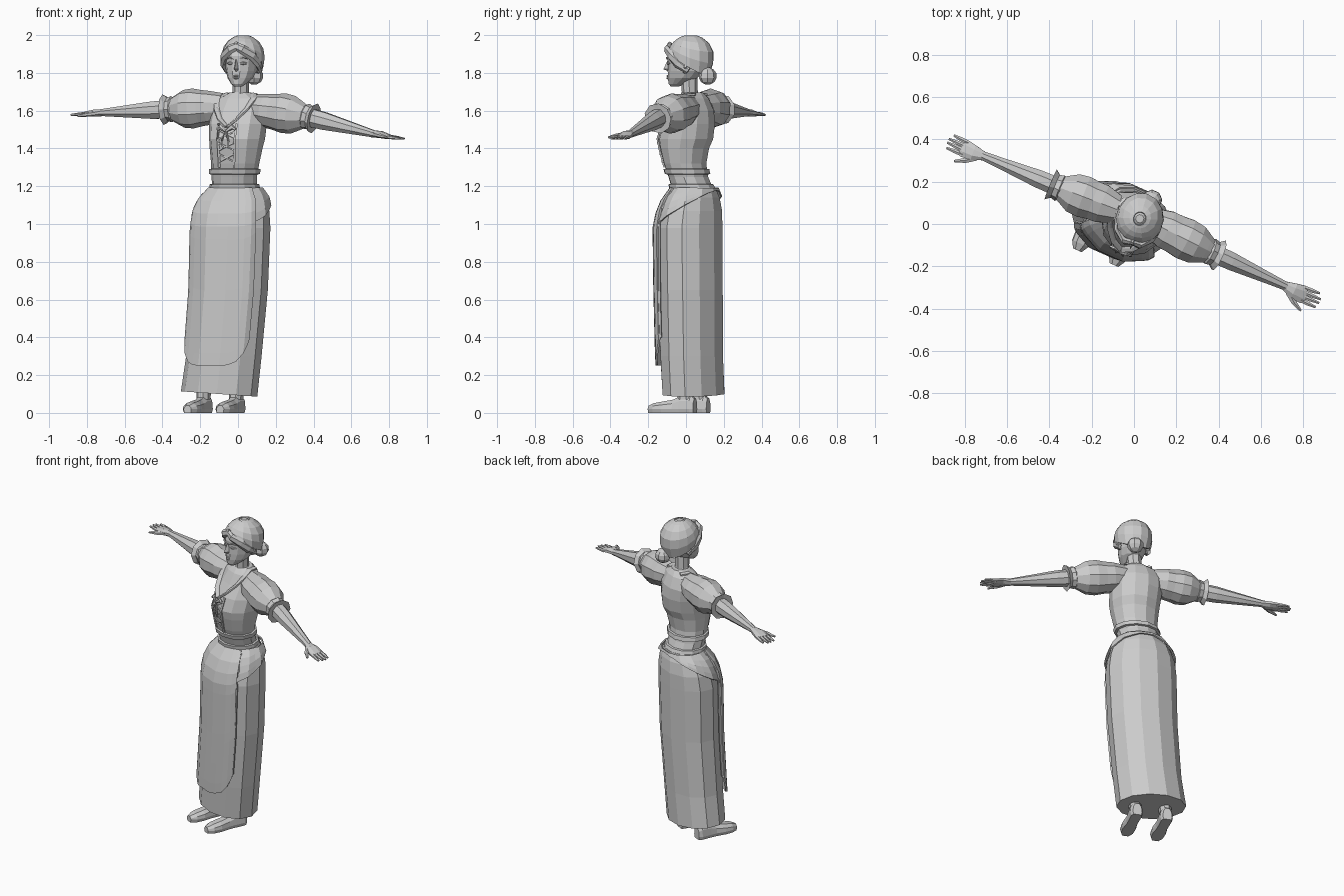
import bpy, bmesh, math
from mathutils import Vector as V

if "Cube" in bpy.data.objects:
    bpy.data.objects.remove(bpy.data.objects["Cube"])

grey = bpy.data.materials.new("plain_grey")
grey.diffuse_color = (0.6, 0.6, 0.6, 1)
grey.use_nodes = True
grey.node_tree.nodes["Principled BSDF"].inputs["Base Color"].default_value = grey.diffuse_color
TURN = math.radians(24)                      # the whole figure is turned to its right
UP = V((0, 0, 1))


def axes(turn=TURN):
    """sideways and backward directions of the turned body"""
    return V((math.cos(turn), -math.sin(turn), 0)), V((math.sin(turn), math.cos(turn), 0))


def loft(name, rings, closed=True, caps=True, thick=0):
    bm = bmesh.new()
    rows = [[bm.verts.new(p) for p in r] for r in rings]
    n = len(rows[0])
    for a, b in zip(rows, rows[1:]):
        for i in range(n if closed else n - 1):
            j = (i + 1) % n
            bm.faces.new((a[i], a[j], b[j], b[i]))
    if caps and closed:
        bm.faces.new(rows[0][::-1])
        bm.faces.new(rows[-1])
    if closed and caps:
        bmesh.ops.recalc_face_normals(bm, faces=bm.faces[:])
    me = bpy.data.meshes.new(name)
    bm.to_mesh(me)
    bm.free()
    me.materials.append(grey)
    ob = bpy.data.objects.new(name, me)
    bpy.context.collection.objects.link(ob)
    if thick:
        m = ob.modifiers.new("thickness", 'SOLIDIFY')
        m.thickness, m.offset = thick, -1
    return ob


def point(c, a, b, th, turn=TURN):
    """point on a turned oval; angle 0 is the front"""
    u, v = axes(turn)
    return V(c) + u * a * math.sin(th) - v * b * math.cos(th)


def ovals(name, rows, n=12, turn=TURN, half=0.5):
    return loft(name, [[point((x, y, z), a, b, (i + half) * math.tau / n, turn) for i in range(n)]
                       for x, y, z, a, b in rows])


def tube(name, pts, sizes, n=8):
    """tube along a path, sizes are (half width, half height)"""
    pts = [V(p) for p in pts]
    rings = []
    for i, p in enumerate(pts):
        d = (pts[min(i + 1, len(pts) - 1)] - pts[max(i - 1, 0)]).normalized()
        w = d.cross(UP if abs(d.z) < 0.95 else V((0, 1, 0))).normalized()
        h = w.cross(d)
        rings.append([p + w * sizes[i][0] * math.cos(k) + h * sizes[i][1] * math.sin(k)
                      for k in [(j + 0.5) * math.tau / n for j in range(n)]])
    return loft(name, rings)


def blend(rows, z):
    """row of a profile (ordered by falling z) at height z"""
    for p, q in zip(rows, rows[1:]):
        if z >= q[2]:
            t = min(max((p[2] - z) / (p[2] - q[2]), 0), 1)
            return [s + (e - s) * t for s, e in zip(p, q)]
    return list(rows[-1])


# skirt: x, y, z, half width, half depth
SKIRT = [(-.01, .05, 1.19, .13, .105), (-.02, .04, 1.14, .178, .135), (-.03, .03, 1.07, .203, .158),
         (-.035, .022, .98, .214, .168), (-.045, .025, .65, .21, .167),
         (-.075, .03, .3, .207, .163), (-.1, .04, .1, .21, .16)]
skirt = ovals("skirt", SKIRT)
for vt in skirt.data.vertices:               # hem dips slightly to one side
    if vt.co.z < .2:
        vt.co.z -= .07 * (vt.co.x + .1)


def on_profile(rows, th, z, off):
    x, y, _, a, b = blend(rows, z)
    n = 12                                   # follow the flat sides of the lofted profile
    t = th * n / math.tau - .5
    i = math.floor(t)
    p, q = (point((x, y, z), a + off, b + off, (k + .5) * math.tau / n) for k in (i, i + 1))
    return p.lerp(q, t - i)


def wrap(name, rows, angles, top, low, steps, off, thick):
    """cloth panel lying on a profile, with a lower edge given by angle"""
    grid = []
    for k in range(steps + 1):
        f = k / steps
        grid.append([on_profile(rows, t, top + (low(t) - top) * f, off) for t in angles])
    return loft(name, grid, closed=False, thick=thick)


# apron with rounded bottom, and hip drape rising to the back
fan = [math.radians(d) for d in (-55, -53, -47, -38, -26, -15, 0, 15, 26, 38, 47, 53, 55)]
wrap("apron", SKIRT, fan, 1.185, lambda t: .25 + .14 * abs(t / .96) ** 5, 14, .017, .012)
hips = [math.radians(d) for d in range(-180, 181, 15)]
wrap("hip_drape", SKIRT, hips, 1.188, lambda t: 1.175 - .17 * min(1, (1 + math.cos(t)) * .62), 4, .009, .008)
for s in (-1, 1):                            # folded apron edges beside the front
    tube("apron_edge", [on_profile(SKIRT, s * .96, z, .016) for z in (1.17, 1.08, 1, .65, .4)],
         [(.008, .008)] * 5, 5)

# bodice
BODICE = [(.012, .035, 1.695, .06, .055), (.008, .035, 1.665, .125, .08), (.003, .033, 1.6, .155, .112),
          (0, .015, 1.53, .157, .138), (-.005, -.002, 1.45, .15, .147), (-.01, -.008, 1.4, .143, .13),
          (-.015, -.005, 1.32, .131, .112), (-.02, .012, 1.25, .124, .104), (-.018, .03, 1.2, .122, .108),
          (-.015, .04, 1.16, .125, .108)]
ovals("bodice", BODICE)
for name, z0, z1 in (("waist_band", 1.295, 1.26), ("lower_waist_band", 1.215, 1.185)):
    ring = []
    for z, o in ((z0, -.01), (z0 - .005, .012), (z1 + .005, .014), (z1, -.01)):
        r = blend(BODICE, z)
        ring.append((r[0], r[1], r[2], r[3] + o, r[4] + o))
    ovals(name, ring)

# collar, laced front and bow
for s in (-1, 1):
    tube("collar", [on_profile(BODICE, s * t, z, .006) for t, z in
                    ((2.3, 1.685), (1.5, 1.688), (.95, 1.665), (.6, 1.61), (.3, 1.555), (0, 1.515))],
         [(.02, .008)] * 6, 6)
    tube("front_seam", [on_profile(BODICE, s * .33, z, .005) for z in (1.53, 1.45, 1.38, 1.3)],
         [(.008, .006)] * 4, 4)
    for z in (1.47, 1.41, 1.35):
        tube("lace", [on_profile(BODICE, s * .3, z + .02, .006), on_profile(BODICE, -s * .3, z - .02, .006)],
             [(.005, .005)] * 2, 4)
    tube("bow_loop", [on_profile(BODICE, s * t, z, .018) for t, z in ((0, 1.49), (.2, 1.515), (.32, 1.5))],
         [(.005, .006), (.01, .015), (.006, .008)], 5)
    tube("bow_tail", [on_profile(BODICE, s * t, z, .014) for t, z in ((0, 1.49), (.12, 1.44), (.1, 1.4))],
         [(.006, .006)] * 3, 4)

# neck
ovals("neck", [(.012, .025, 1.655, .056, .054), (.014, .02, 1.70, .044, .042), (.016, .015, 1.80, .044, .046)], 8)


def arm(side, shoulder, cuff, wrist, drop):
    S, C, W = V(shoulder), V(cuff), V(wrist)
    a, b = C - S, (W - C).normalized()
    # puffed sleeve and flared cuff
    tube(side + "_sleeve", [S + a * t for t in (-.35, 0, .2, .42, .65, .85, 1)],
         [(.07, .075), (.096, .09), (.097, .096), (.104, .106), (.098, .1), (.072, .075), (.052, .055)], 10)
    tube(side + "_cuff", [C + b * t for t in (-.03, -.012, .012, .035, .03)],
         [(.05, .053), (.066, .07), (.06, .062), (.078, .082), (.045, .045)], 9)
    # forearm and hand
    tube(side + "_forearm", [C, C.lerp(W, .25), C.lerp(W, .7), W],
         [(.048, .052), (.046, .05), (.031, .032), (.022, .02)], 8)
    f = V((-.4, -.917, 0))

    def at(along, fwd, z):
        return W + V((b.x, b.y, 0)).normalized() * along + f * fwd + UP * z
    tube(side + "_palm", [at(-.01, 0, 0), at(.04, .004, -.003), at(.085, .002, drop * .6), at(.1, .0, drop * .65)],
         [(.023, .02), (.04, .02), (.046, .014), (.042, .009)], 8)
    for k, (fwd, tip, ln) in enumerate(((-.03, -.036, .157), (-.009, -.012, .172), (.012, .007, .172), (.031, .032, .165))):
        tube(side + "_finger", [at(.08, fwd, drop * .6), at(.125, (fwd + tip) / 2, drop * .8), at(ln, tip, drop)],
             [(.0115, .011), (.011, .009), (.006, .005)], 6)
    tube(side + "_thumb", [at(.02, .02, -.003), at(.06, .052, -.01), at(.108, .076, -.018)],
         [(.018, .014), (.014, .012), (.006, .006)], 6)


arm("left", (.15, -.025, 1.6), (.37, -.135, 1.567), (.72, -.295, 1.477), -.025)
arm("right", (-.15, .095, 1.615), (-.36, .175, 1.607), (-.72, .325, 1.59), -.012)

# shoes with ankles
for side, hx, hy in (("right", -.168, .1), ("left", .005, .03)):
    u, v = axes()
    h = V((hx, hy, 0))
    prof = [(-.02, .028, .075), (0, .038, .092), (.06, .036, .088), (.1, .036, .07), (.16, .045, .06),
            (.21, .042, .052), (.245, .022, .038)]
    rings = []
    for d, w, t in prof:
        c = h - v * d
        rings.append([c + u * w * x + UP * z for x, z in ((-.85, 0), (.85, 0), (1, .02), (.9, t * .7),
                                                          (.45, t), (-.45, t), (-.9, t * .7), (-1, .02))])
    loft(side + "_shoe", rings)
    a = h - v * .035
    ovals(side + "_ankle", [(a.x, a.y, .07, .036, .045), (a.x, a.y, .2, .04, .045)], 8)

# head
HT = math.radians(17)
u, v = axes(HT)
HC = V((.024, .02, 0))


def hp(side, back, z):
    return HC + u * side + v * back + UP * z


head = []
for bk, z, a, b in ((-.082, 1.728, .022, .022), (-.07, 1.742, .04, .045), (-.04, 1.772, .066, .079), (-.022, 1.81, .08, .097),
                    (-.016, 1.85, .086, .101), (-.013, 1.89, .088, .108), (-.005, 1.94, .085, .1), (0, 1.97, .05, .06)):
    p = hp(0, bk, z)
    head.append((p.x, p.y, z, a, b))
ovals("head", head, 12, HT)

# nose, lips, eyes, brows
loft("nose", [[hp(x * s, -.1 - o, z) for x, o in ((-1, 0), (0, t), (1, 0), (0, -.03))]
              for z, s, t in ((1.872, .008, .02), (1.82, .018, .046), (1.808, .014, .02))])
for name, z in (("upper_lip", 1.783), ("lower_lip", 1.772)):
    tube(name, [hp(-.026, -.103, z), hp(0, -.122, z), hp(.026, -.103, z)], [(.003, .003), (.007, .006), (.003, .003)], 6)
for s in (-1, 1):
    tube("eye", [hp(s * .02, -.115, 1.85), hp(s * .036, -.11, 1.851), hp(s * .056, -.094, 1.85)],
         [(.003, .003), (.007, .009), (.003, .003)], 6)
    tube("brow", [hp(s * .016, -.119, 1.872), hp(s * .038, -.115, 1.881), hp(s * .064, -.09, 1.872)],
         [(.005, .003), (.006, .004), (.004, .003)], 4)
    tube("ear", [hp(s * .086, 0, 1.80), hp(s * .096, .004, 1.83), hp(s * .09, .006, 1.86)],
         [(.012, .008), (.016, .012), (.012, .008)], 6)

# hair: a parted cap open at the face, plus swept front locks and a bun
rows = []
for k in range(6):
    row = []
    for i in range(15):
        t = i * math.tau / 14
        fr = (1 + math.cos(t)) / 2
        low = 1.785 + .14 * fr ** 1.3
        z = low + (1.998 - low) * math.sin(k / 5 * math.pi / 2)
        if z >= 1.89:
            r = max(.15, math.sqrt(max(0, 1 - ((z - 1.89) / .112) ** 2)))
        else:
            r = 1 - .18 * ((1.89 - z) / .1) ** 2
        row.append(HC + V((.003, .005, z)) + u * .114 * r * math.sin(t) - v * .125 * r * math.cos(t))
    rows.append([p for p in row[:-1]])
loft("hair_cap", rows, caps=False, thick=.02)
ovals("hair_crown", [(HC.x + .003, HC.y + .005, z, a, a) for z, a in ((1.98, .045), (1.998, .02))], 8, HT)
for s in (-1, 1):
    tube("front_lock", [hp(s * -.012, -.11, 1.948), hp(s * .035, -.116, 1.925), hp(s * .08, -.078, 1.89),
                        hp(s * .098, -.035, 1.85), hp(s * .094, .02, 1.81)],
         [(.012, .02), (.016, .025), (.016, .027), (.014, .026), (.01, .016)], 6)
bun = V((.085, .115, 1.783))
ovals("hair_bun", [(bun.x, bun.y, bun.z + .046 * math.sin(k), .05 * math.cos(k), .048 * math.cos(k))
                   for k in (-1.3, -.75, -.2, .35, .85, 1.3)], 8)
